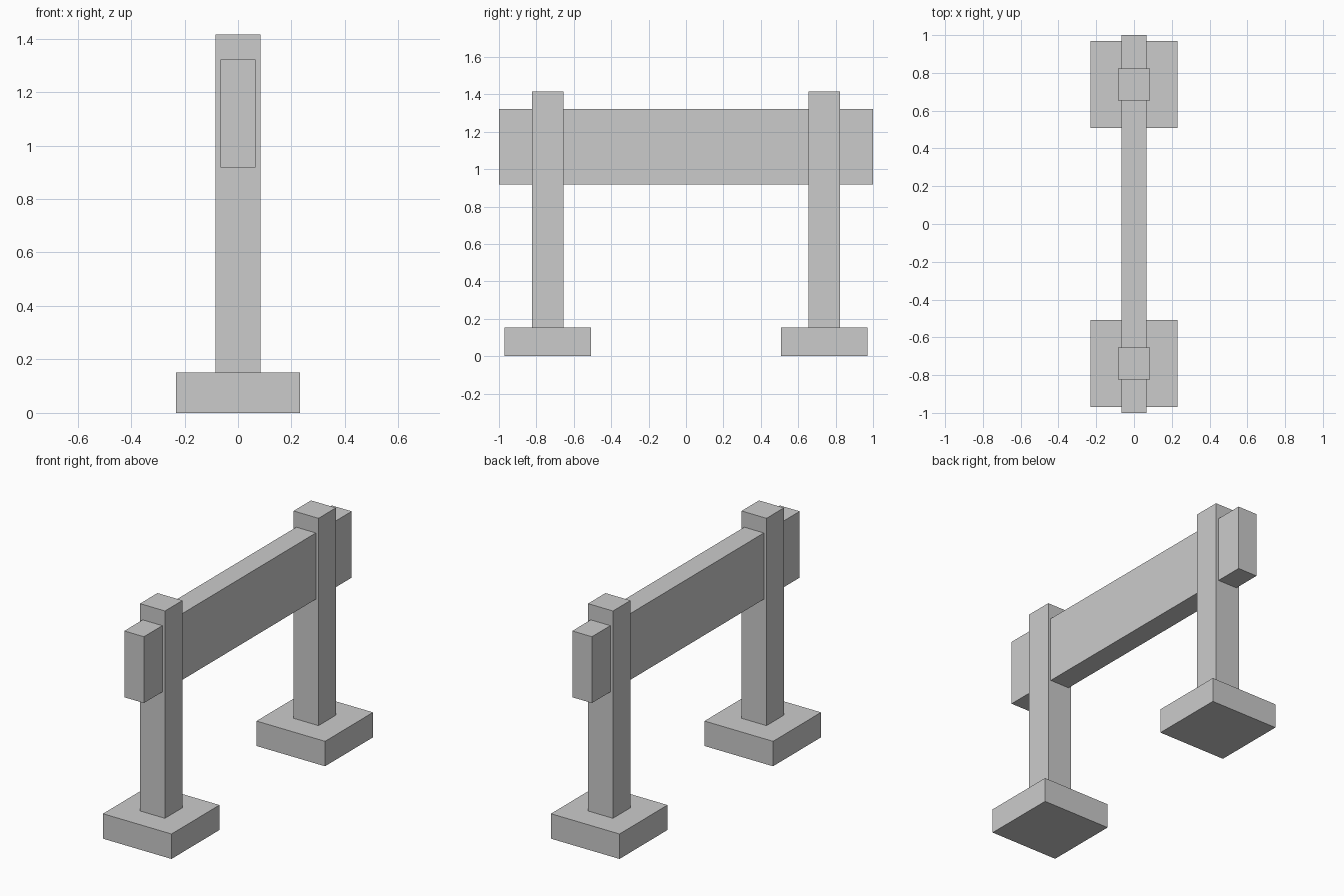
import bpy

if "Cube" in bpy.data.objects:
    bpy.data.objects.remove(bpy.data.objects["Cube"])


def box(name, lo, hi):
    """Flat-faced box spanning the two given corners."""
    size = [b - a for a, b in zip(lo, hi)]
    centre = [(a + b) / 2 for a, b in zip(lo, hi)]
    bpy.ops.mesh.primitive_cube_add(size=1, location=centre)
    obj = bpy.context.object
    obj.name = name
    obj.scale = size
    bpy.ops.object.transform_apply(location=False, rotation=False, scale=True)
    return obj


POST_Y = 0.739
FOOT, FOOT_H = 0.231, 0.152
POST, POST_TOP = 0.084, 1.415

# Two posts, each standing on a square foot block
for side, y in (("front", -POST_Y), ("back", POST_Y)):
    box(side + "_foot", (-FOOT, y - FOOT, 0), (FOOT, y + FOOT, FOOT_H))
    box(side + "_post", (-POST, y - POST, FOOT_H), (POST, y + POST, POST_TOP))

# Wide rail board running through both posts
box("rail_board", (-0.066, -1, 0.917), (0.066, 1, 1.321))
